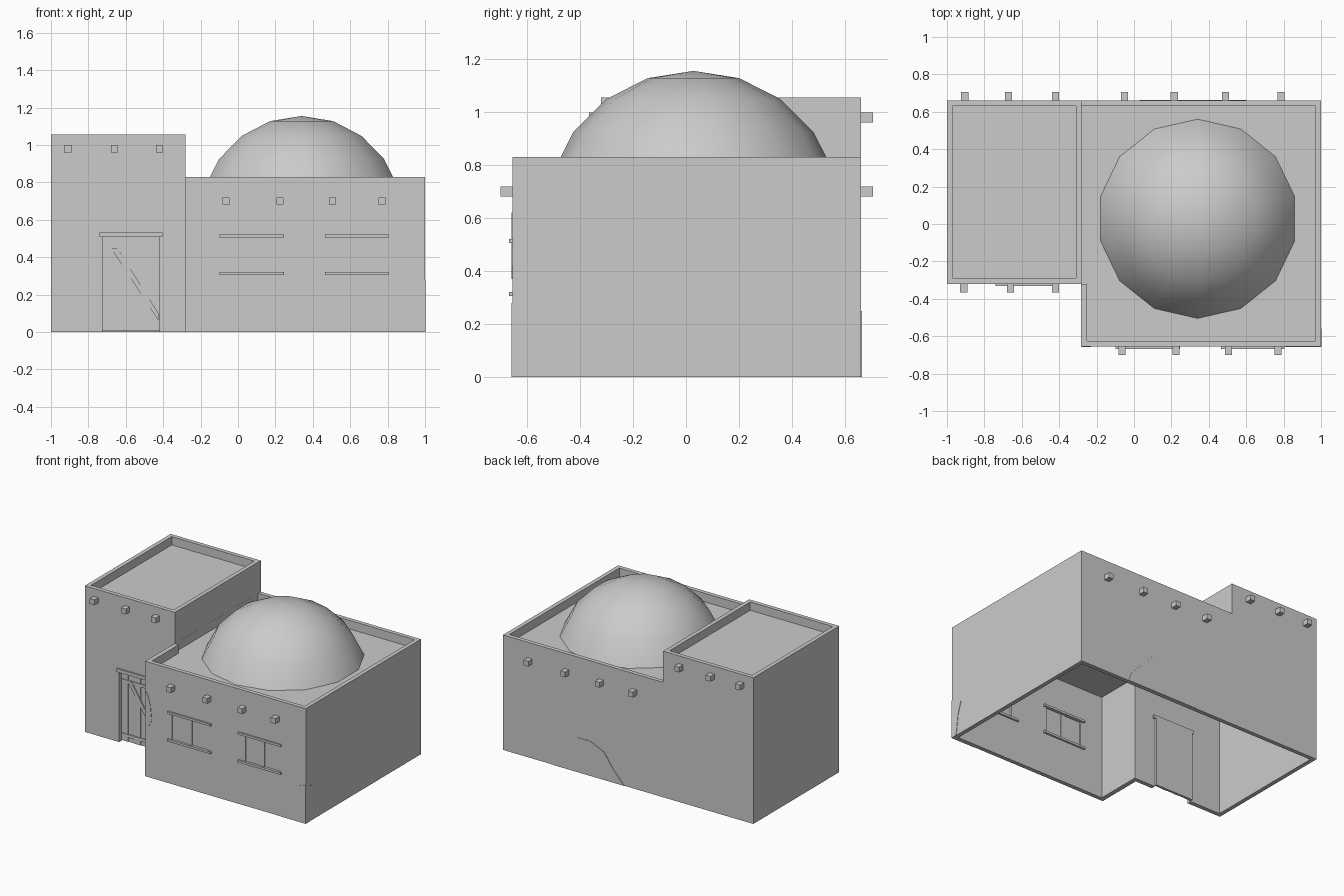
import bpy
from math import sin, cos, pi, radians

if "Cube" in bpy.data.objects:
    bpy.data.objects.remove(bpy.data.objects["Cube"])


def mesh_obj(name, verts, faces):
    me = bpy.data.meshes.new(name)
    me.from_pydata(verts, [], faces)
    me.update()
    ob = bpy.data.objects.new(name, me)
    bpy.context.collection.objects.link(ob)
    return ob


def prism(name, pts, axis, a, b):
    """Extrude a 2D outline along an axis from a to b."""
    place = {'x': lambda p, d: (d, p[0], p[1]),
             'y': lambda p, d: (p[0], d, p[1])}[axis]
    n = len(pts)
    verts = [place(p, a) for p in pts] + [place(p, b) for p in pts]
    faces = [tuple(range(n))[::-1], tuple(range(n, 2 * n))]
    faces += [(i, (i + 1) % n, n + (i + 1) % n, n + i) for i in range(n)]
    ob = mesh_obj(name, verts, faces)
    import bmesh
    bm = bmesh.new()
    bm.from_mesh(ob.data)
    bmesh.ops.recalc_face_normals(bm, faces=bm.faces)
    bm.to_mesh(ob.data)
    bm.free()
    return ob


def box(name, x0, x1, y0, y1, z0, z1):
    return prism(name, [(x0, z0), (x1, z0), (x1, z1), (x0, z1)], 'y', y0, y1)


def boolean(target, op, *bounds):
    tool = box("cutter", *bounds)
    tool.hide_render = True
    mod = target.modifiers.new("bool", 'BOOLEAN')
    mod.operation, mod.solver, mod.object = op, 'EXACT', tool
    bpy.context.view_layer.objects.active = target
    bpy.ops.object.modifier_apply(modifier=mod.name)
    bpy.data.objects.remove(tool)


# Hollow building: low block joined with the taller tower
FRONT, TFRONT, BACK = -0.655, -0.32, 0.66
house = box("house_walls", -0.283, 1, FRONT, BACK, 0, 0.83)
boolean(house, 'UNION', -1, -0.28, TFRONT, BACK, 0, 1.055)

# Rooms, open at the bottom
boolean(house, 'DIFFERENCE', -0.25, 0.97, -0.625, 0.63, -0.1, 0.755)
boolean(house, 'DIFFERENCE', -0.97, -0.2, -0.29, 0.63, -0.1, 0.755)
boolean(house, 'DIFFERENCE', -0.97, -0.31, -0.29, 0.63, 0.7, 0.98)

# Sunken roofs behind the parapets
boolean(house, 'DIFFERENCE', -0.25, 0.97, -0.625, 0.63, 0.768, 2)
boolean(house, 'DIFFERENCE', -0.2795, -0.2, TFRONT, 0.63, 0.768, 2)
boolean(house, 'DIFFERENCE', -0.97, -0.31, -0.29, 0.63, 0.995, 2)

# Door and window openings
boolean(house, 'DIFFERENCE', -0.725, -0.42, -0.4, -0.2, -0.1, 0.51)
windows = [(-0.07, 0.22, -0.10, 0.245), (0.52, 0.785, 0.465, 0.805)]
for x0, x1, _, _ in windows:
    boolean(house, 'DIFFERENCE', x0, x1, -0.8, -0.5, 0.315, 0.51)

# Dome: 14 sides, smooth
N, R, CX, CY, TOP = 14, 0.56, 0.34, 0.028, 1.155
verts, faces = [(CX, CY, TOP)], []
for k in range(1, 5):
    t = radians(18 * k)
    for i in range(N):
        a = pi / 2 + 2 * pi * i / N
        verts.append((CX + R * sin(t) * cos(a), CY + R * sin(t) * sin(a),
                      TOP - R * (1 - cos(t))))
for i in range(N):
    j = (i + 1) % N
    faces.append((0, 1 + i, 1 + j))
    for k in range(3):
        p, q = 1 + k * N, 1 + (k + 1) * N
        faces.append((p + i, q + i, q + j, p + j))
dome = mesh_obj("dome", verts, faces)
for p in dome.data.polygons:
    p.use_smooth = True

# Roof beam ends poking out of the walls
beams = [([-0.065, 0.225, 0.505, 0.77], -0.70, FRONT + 0.01, 0.70),
         ([-0.05, 0.215, 0.49, 0.785], BACK - 0.01, 0.705, 0.70),
         ([-0.91, -0.66, -0.42], -0.365, TFRONT + 0.01, 0.98),
         ([-0.905, -0.67, -0.42], BACK - 0.01, 0.705, 0.98)]
for xs, y0, y1, z in beams:
    for x in xs:
        box("roof_beam", x - 0.019, x + 0.019, y0, y1, z - 0.019, z + 0.019)

# Windows: lintel, sill, shutters, centre post
for x0, x1, s0, s1 in windows:
    for name, z0 in (("window_sill", 0.305), ("window_lintel", 0.505)):
        box(name, s0, s1, -0.667, -0.612, z0, z0 + 0.016)
    m = (x0 + x1) / 2
    box("shutter", x0, m, -0.650, -0.636, 0.315, 0.51)
    box("shutter", m, x1, -0.648, -0.634, 0.315, 0.51)
    box("window_post", m - 0.017, m + 0.017, -0.654, -0.630, 0.315, 0.51)

# Door: lintel, planks at slightly varied depth, diagonal brace
box("door_lintel", -0.74, -0.405, -0.332, -0.278, 0.508, 0.532)
for i in range(6):
    x = -0.725 + i * 0.0508
    y = -0.292 + 0.003 * (i % 2)
    box("door_plank", x, x + 0.0508, y, -0.272, 0.005, 0.51)
for z in (0.06, 0.45):
    box("door_rail", -0.72, -0.425, -0.297, -0.288, z - 0.022, z)
prism("door_brace", [(-0.68, 0.45), (-0.645, 0.45), (-0.425, 0.10), (-0.425, 0.06)],
      'y', -0.298, -0.288)

# Thin worn plaster patches
T = 0.003
prism("plaster_patch", [(-0.28, 0.62), (-0.26, 0.59), (-0.24, 0.52), (-0.23, 0.42),
                        (-0.25, 0.37), (-0.28, 0.39)], 'y', FRONT - T, FRONT + 0.01)
prism("plaster_patch", [(0.6, 0), (0.58, 0.06), (0.48, 0.17), (0.4, 0.25), (0.3, 0.25),
                        (0.19, 0.2), (0.12, 0.1), (0.03, 0)], 'y', BACK - 0.01, BACK + T)
prism("plaster_patch", [(0.81, 0), (0.82, 0.15), (0.95, 0.26), (1, 0.28), (1, 0)],
      'y', FRONT - T, FRONT + 0.01)
prism("plaster_patch", [(FRONT, 0), (-0.61, 0), (-0.59, 0.15), (-0.56, 0.24),
                        (FRONT, 0.28)], 'x', 0.99, 1 + T)
